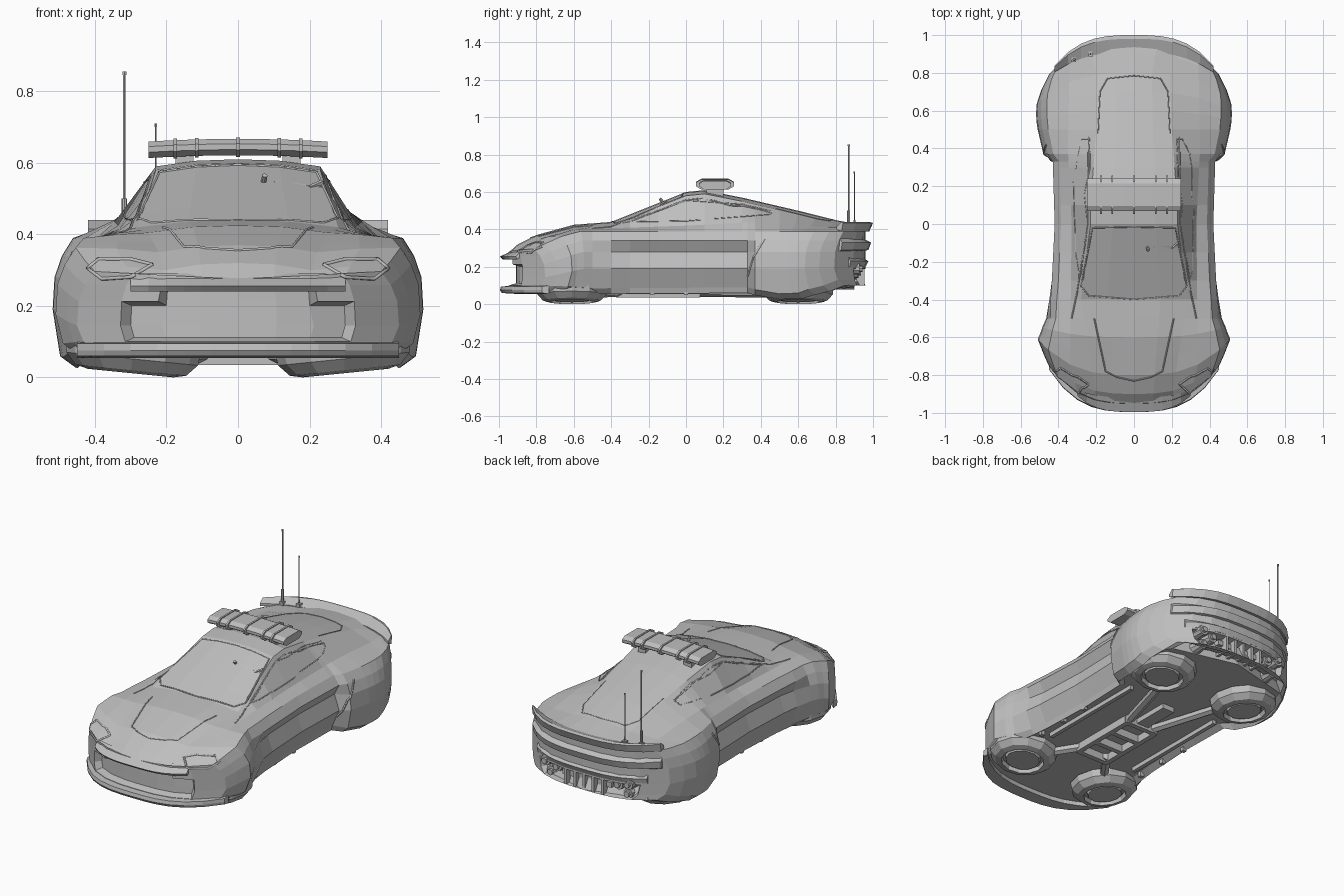
import bpy, bmesh, math
from mathutils import Vector, Matrix
from mathutils.bvhtree import BVHTree

if "Cube" in bpy.data.objects:
    bpy.data.objects.remove(bpy.data.objects["Cube"])

paint = bpy.data.materials.new("plain_grey")
paint.use_nodes = True
paint.diffuse_color = (.52, .52, .52, 1)
paint.node_tree.nodes["Principled BSDF"].inputs["Base Color"].default_value = paint.diffuse_color


def add_object(name, data):
    obj = bpy.data.objects.new(name, data)
    data.materials.append(paint)
    bpy.context.scene.collection.objects.link(obj)
    return obj


def clean(bm):
    bmesh.ops.remove_doubles(bm, verts=bm.verts, dist=.0005)
    bmesh.ops.recalc_face_normals(bm, faces=bm.faces)


def finish(name, bm):
    clean(bm)
    mesh = bpy.data.meshes.new(name)
    bm.to_mesh(mesh)
    bm.free()
    return add_object(name, mesh)


def bridge(bm, loops):
    """Join equal rings of points with faces."""
    rings = [[bm.verts.new(p) for p in loop] for loop in loops]
    count = len(rings[0])
    for a, b in zip(rings, rings[1:]):
        for i in range(count):
            j = (i + 1) % count
            bm.faces.new((a[i], a[j], b[j], b[i]))
    return rings


def skin(name, loops):
    bm = bmesh.new()
    rings = bridge(bm, loops)
    bm.faces.new(rings[0])
    bm.faces.new(rings[-1])
    return finish(name, bm)


def box(name, low, high):
    low, high = Vector(low), Vector(high)
    bm = bmesh.new()
    bmesh.ops.create_cube(bm, size=1, matrix=Matrix.LocRotScale((low + high) / 2, None, high - low))
    return finish(name, bm)


def rod(name, start, end, r1, r2=None, sides=8):
    start, end = Vector(start), Vector(end)
    axis = end - start
    place = Matrix.Translation((start + end) / 2) @ axis.to_track_quat('Z', 'Y').to_matrix().to_4x4()
    bm = bmesh.new()
    bmesh.ops.create_cone(bm, cap_ends=True, segments=sides, radius1=r1,
                          radius2=r1 if r2 is None else r2, depth=axis.length, matrix=place)
    return finish(name, bm)


def curve_value(keys, s):
    if s <= keys[0][0]:
        return keys[0][1]
    for (a, u), (b, v) in zip(keys, keys[1:]):
        if s <= b:
            return u + (v - u) * (s - a) / (b - a)
    return keys[-1][1]


# Body curves along the length: (position, value)
half_width = [(-.95, .45), (-.88, .49), (-.8, .51), (-.6, .485), (-.45, .455), (-.3, .435), (0, .42),
              (.33, .43), (.37, .48), (.5, .51), (.65, .52), (.8, .515), (.9, .49), (.96, .45)]
skirt_height = [(-.95, .07), (-.5, .055), (.33, .06), (.45, .025), (.7, .03), (.9, .07), (.96, .1)]
height_scale = [(-.95, .76), (-.88, .86), (-.8, .93), (-.6, 1)]
door_depth = [(-.5, 0), (-.36, 1), (.33, 1), (.37, 0)]
cabin_width = [(-.95, .3), (-.8, .34), (0, .33), (.4, .35), (.96, .34)]
cabin_height = [(-.95, .285), (-.8, .36), (-.6, .4), (0, .42), (.4, .44), (.8, .41)]
roof_width = [(-.95, .2), (-.4, .28), (0, .23), (.1, .23), (.5, .2), (.8, .19), (.96, .25)]
top_height = [(-.95, .275), (-.9, .32), (-.8, .37), (-.6, .425), (-.4, .44), (0, .6), (.1, .61),
              (.3, .57), (.6, .5), (.8, .45), (.96, .42)]


def bowed(s, x):
    """Pull the corners of both ends back so they curve in plan."""
    amount = max(0, abs(s) - .5) * (4.8 if s < 0 else 4)
    return s - math.copysign(amount * abs(x) ** 3, s)


def section(s):
    w, skirt, h, d = (curve_value(k, s) for k in (half_width, skirt_height, height_scale, door_depth))
    mix = lambda fender, door: w * (fender + (door - fender) * d)
    top, roof, tray = curve_value(top_height, s), curve_value(roof_width, s), max(.08, skirt)
    return [(0, tray), (w * .8, tray), (w * .88, skirt), (mix(.96, .9), skirt + .03),
            (w, .19 * h), (mix(.99, .93), .28 * h), (mix(.95, 1), .34 * h),
            (mix(.89, .92), .39 * h), (curve_value(cabin_width, s), curve_value(cabin_height, s)),
            (roof, top - .02), (roof / 2, top - .004), (0, top)]


def section_loop(s, t=1):
    half = section(s)
    low, top = half[0][1], half[-1][1]
    half = [(x * t, max(min(z, top + (z - top) * t), low + (z - low) * t if z < low else z * 0))
            for x, z in half]
    ring = half + [(-x, z) for x, z in half[-2:0:-1]]
    return [(x, bowed(s, x), z) for x, z in ring]


# Main body shell with bowed nose and tail
stations = [-.95, -.9, -.8, -.7, -.6, -.5, -.4, -.3, -.15, 0, .1, .3, .33, .37, .5, .6, .7, .8, .9, .96]
steps = (0, .25, .5, .73)
shell = bmesh.new()
bridge(shell, [section_loop(stations[0], t) for t in steps] + [section_loop(s) for s in stations]
       + [section_loop(stations[-1], t) for t in reversed(steps)])
clean(shell)
surface = BVHTree.FromBMesh(shell)


def sink(rule, depth):
    """Recess the faces picked by a rule on centre and normal."""
    faces = [f for f in shell.faces if rule(f.calc_center_median(), f.normal)]
    bmesh.ops.inset_region(shell, faces=faces, thickness=.012, depth=-depth, use_even_offset=True)


# Grille opening and tail recess
sink(lambda c, n: n.y < -.3 and c.y < -.8 and .1 < c.z < (.25 if abs(c.x) < .2 else .2)
     and abs(c.x) < .32, .04)
sink(lambda c, n: n.y > .3 and c.y > .8 and c.z < .2 and abs(c.x) < .32, .07)
finish("body", shell)


def drape(name, points, axis, radius=.004, closed=False):
    """Lay a thin trim line on the body, seen along one axis, on both sides."""
    for side in (-1, 1):
        data = bpy.data.curves.new(name, 'CURVE')
        data.dimensions, data.bevel_depth, data.bevel_resolution = '3D', radius, 0
        path = points + points[:1] if closed else points
        hits = []
        for (a, b), (c, d) in zip(path, path[1:]):
            for i in range(7):
                u, v = a + (c - a) * i / 6, b + (d - b) * i / 6
                origin, ray = {'Z': ((side * u, v, 2), (0, 0, -1)),
                               'Y': ((side * u, -2, v), (0, 1, 0)),
                               'X': ((side * 2, u, v), (-side, 0, 0))}[axis]
                hit = surface.ray_cast(Vector(origin), Vector(ray))[0]
                if hit:
                    hits.append(hit)
        spline = data.splines.new('POLY')
        spline.points.add(len(hits) - 1)
        for point, hit in zip(spline.points, hits):
            point.co = (*hit, 1)
        add_object(name, data)


# Window frames, panel lines and lamp rims
drape("windscreen_frame", [(0, -.015), (.22, -.02), (.28, -.33), (.24, -.38), (0, -.4)], 'Z')
drape("bonnet_line", [(.21, -.5), (.15, -.78), (.09, -.81), (0, -.83)], 'Z')
drape("rear_window_line", [(.19, .48), (.18, .7), (.14, .77), (0, .785)], 'Z', .003)
drape("roof_rail", [(.24, .46), (.245, 0), (.3, -.36), (.33, -.5)], 'Z')
drape("side_window_frame", [(-.3, .44), (0, .555), (.3, .535), (.45, .5), (.45, .48), (0, .445)], 'X', .003, True)
drape("headlamp_rim", [(.24, .315), (.3, .28), (.38, .275), (.42, .305), (.39, .33), (.3, .33)], 'Y', .006, True)
drape("fender_edge", [(.33, .15), (.36, .25), (.42, .35)], 'X', .006)


def bow_strip(name, s, reach, profile):
    """Sweep a profile around the curved nose or tail."""
    loops = []
    for i in range(-6, 7):
        x = reach * i / 6
        fade = 1 - .6 * (i / 6) ** 4
        loops.append([(x, bowed(s, x) + dy * fade, z) for dy, z in profile])
    return skin(name, loops)


bow_strip("front_splitter", -.95, .45, [(.05, .055), (-.035, .06), (-.045, .075), (-.04, .095), (.05, .1)])
bow_strip("nose_lip", -.95, .3, [(.03, .255), (-.03, .24), (-.045, .255), (.03, .29)])
bow_strip("tail_spoiler", .96, .42, [(-.05, .4), (.02, .39), (.04, .435), (.02, .44), (-.05, .415)])
bow_strip("tail_ridge", .96, .42, [(-.03, .28), (.015, .29), (.03, .33), (-.03, .36)])
bow_strip("tail_bumper", .96, .36, [(-.08, .2), (0, .2), (.015, .23), (-.03, .26)])

# Hover discs under each corner
profile = [(.19, .08), (.185, .04), (.155, .008), (.12, 0), (.115, .025), (.1, .025), (.095, .008), (0, .008)]
for end, y in (("front", -.61), ("rear", .6)):
    for side, label in ((1, "left"), (-1, "right")):
        bm = bmesh.new()
        bridge(bm, [[(r * math.cos(a * math.pi / 6), r * math.sin(a * math.pi / 6), z)
                     for a in range(12)] for r, z in profile])
        disc = finish(f"{end}_{label}_hover_disc", bm)
        disc.location = (side * .3, y, .012)
        disc.rotation_euler.y = -side * .1

# Underside frame
for side in (-1, 1):
    box("ladder_rail", (side * .1 - .015, -.36, .035), (side * .1 + .015, .06, .085))
    box("sill_rail", (side * .3 - .012, -.36, .055), (side * .3 + .012, .34, .085))
    rod("front_arm", (side * .08, -.33, .065), (side * .2, -.5, .06), .025, sides=6)
    rod("rear_arm", (side * .08, .05, .065), (side * .2, .46, .06), .025, sides=6)
    for y in (-.37, -.18, 0):
        box("sill_pod", (side * .36 - .012, y - .012, .05), (side * .36 + .012, y + .012, .085))
for y in (-.36, -.22, -.08, .06):
    box("ladder_rung", (-.11, y - .015, .035), (.11, y + .015, .085))
box("spine", (-.04, .06, .05), (.04, .3, .085))

# Tail thrusters and diffuser fins
for side in (-1, 1):
    for x, z in ((.27, .19), (.2, .17), (.25, .12)):
        rod("thruster", (side * x, .82, z), (side * x, .94 - .4 * (.22 - z), z), .038, .03, 10)
        rod("thruster_core", (side * x, .84, z), (side * x, .955 - .4 * (.22 - z), z), .017)
for i in range(-2, 3):
    box("diffuser_fin", (i * .06 - .008, .86, .1), (i * .06 + .008, .955, .2))
box("diffuser_bar", (-.16, .86, .14), (.16, .925, .17))


# Roof light bar
def bar_loop(x, grow=1):
    z = .645 - .12 * x * x
    return [(x, .155 + dy * grow, z + dz * grow)
            for dy, dz in ((-.085, -.008), (-.06, -.024), (.06, -.024), (.085, -.008),
                           (.085, .008), (.06, .022), (-.06, .022), (-.085, .008))]


skin("light_bar", [bar_loop(i * .05) for i in range(-5, 6)])
for x in (-.175, -.115, 0, .115, .175):
    skin("light_bar_strap", [bar_loop(x - .005, 1.2), bar_loop(x + .005, 1.2)])
for side in (-1, 1):
    box("light_bar_mount", (side * .15 - .025, .11, .57), (side * .15 + .025, .2, .63))

# Aerials
for x, y, top, r in ((-.318, .87, .855, .004), (-.23, .9, .71, .0025)):
    box("aerial_foot", (x - .012, y - .012, .39), (x + .012, y + .012, .43))
    rod("aerial_base", (x, y, .42), (x, y, .5 if r > .003 else .45), r * 2)
    rod("aerial_mast", (x, y, .42), (x, y, top), r, sides=6)
    rod("aerial_tip", (x, y, top - .01), (x, y, top), r * 1.6, sides=6)

# Windscreen sensor and wiper
rod("sensor_stub", (.068, -.11, .53), (.075, -.14, .565), .008)
rod("wiper_arm", (.1, -.12, .545), (.24, -.12, .53), .005, sides=6)
rod("wiper_joint", (.2, -.13, .53), (.235, -.1, .545), .008, sides=6)
